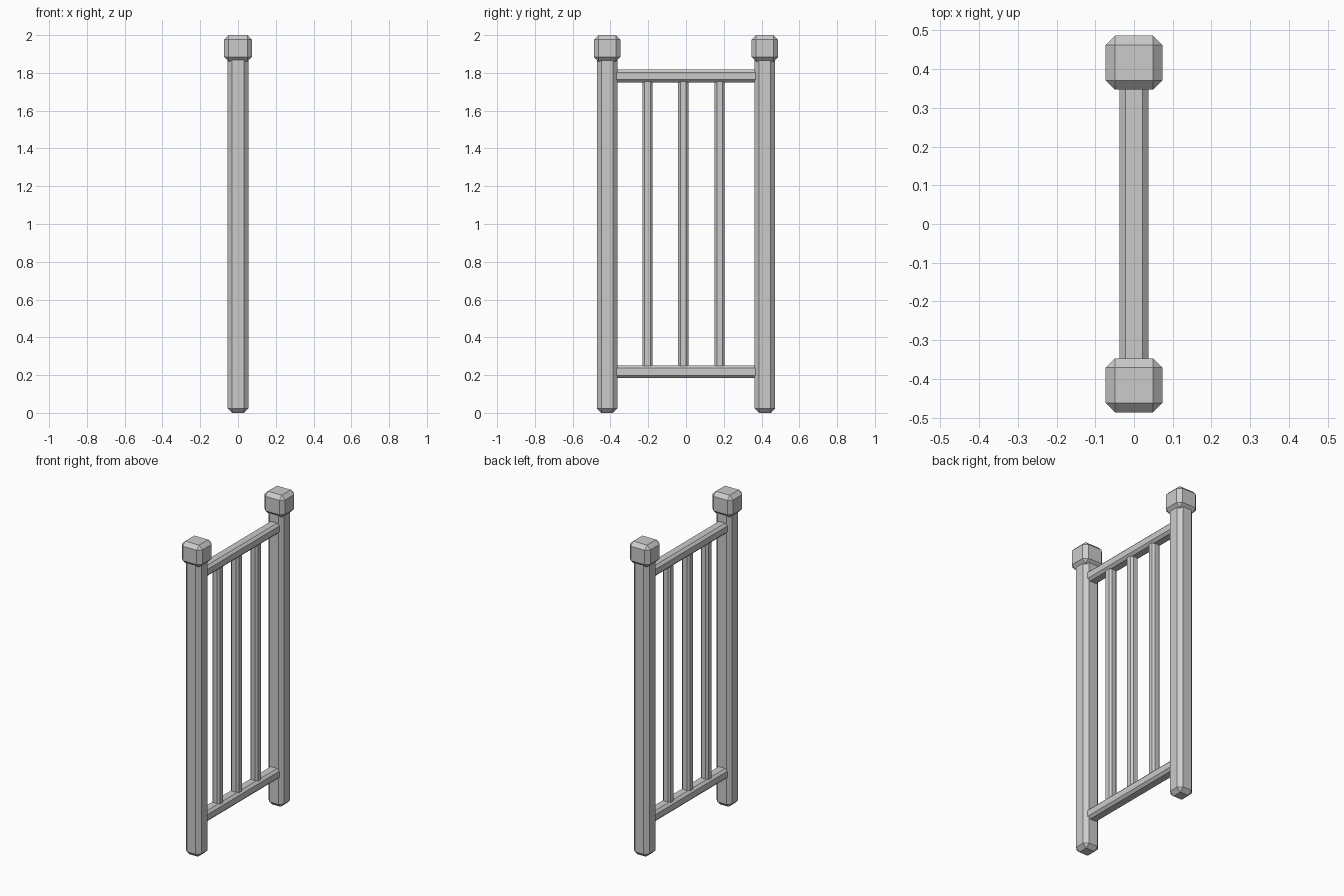
import bpy, bmesh
from mathutils import Vector

if "Cube" in bpy.data.objects:
    bpy.data.objects.remove(bpy.data.objects["Cube"])


def chamfered_box(name, lo, hi, chamfer):
    """Box between two corners with every edge cut by one flat chamfer."""
    lo, hi = Vector(lo), Vector(hi)
    size, mid = hi - lo, (hi + lo) / 2
    bm = bmesh.new()
    bmesh.ops.create_cube(bm, size=1)
    for v in bm.verts:
        v.co = Vector(v.co[i] * size[i] + mid[i] for i in range(3))
    bmesh.ops.bevel(bm, geom=bm.edges[:], offset=chamfer, offset_type='OFFSET',
                    segments=1, profile=0.5, affect='EDGES')
    mesh = bpy.data.meshes.new(name)
    bm.to_mesh(mesh)
    bm.free()
    obj = bpy.data.objects.new(name, mesh)
    bpy.context.collection.objects.link(obj)
    return obj


POST_Y = 0.417

# Posts with block caps
for side, s in (("front", -1), ("back", 1)):
    y = s * POST_Y
    chamfered_box(f"{side}_post", (-0.055, y - 0.055, 0),
                  (0.055, y + 0.055, 1.90), 0.024)
    chamfered_box(f"{side}_post_cap", (-0.073, y - 0.07, 1.86),
                  (0.073, y + 0.07, 2.0), 0.024)

# Horizontal rails, ends buried in the posts
for name, z in (("lower_rail", 0.218), ("upper_rail", 1.784)):
    chamfered_box(name, (-0.037, -POST_Y, z - 0.034),
                  (0.037, POST_Y, z + 0.034), 0.015)

# Balusters, ends buried in the rails
for i, y in enumerate((-0.204, -0.015, 0.178)):
    chamfered_box(f"baluster_{i + 1}", (-0.027, y - 0.027, 0.218),
                  (0.027, y + 0.027, 1.784), 0.012)
